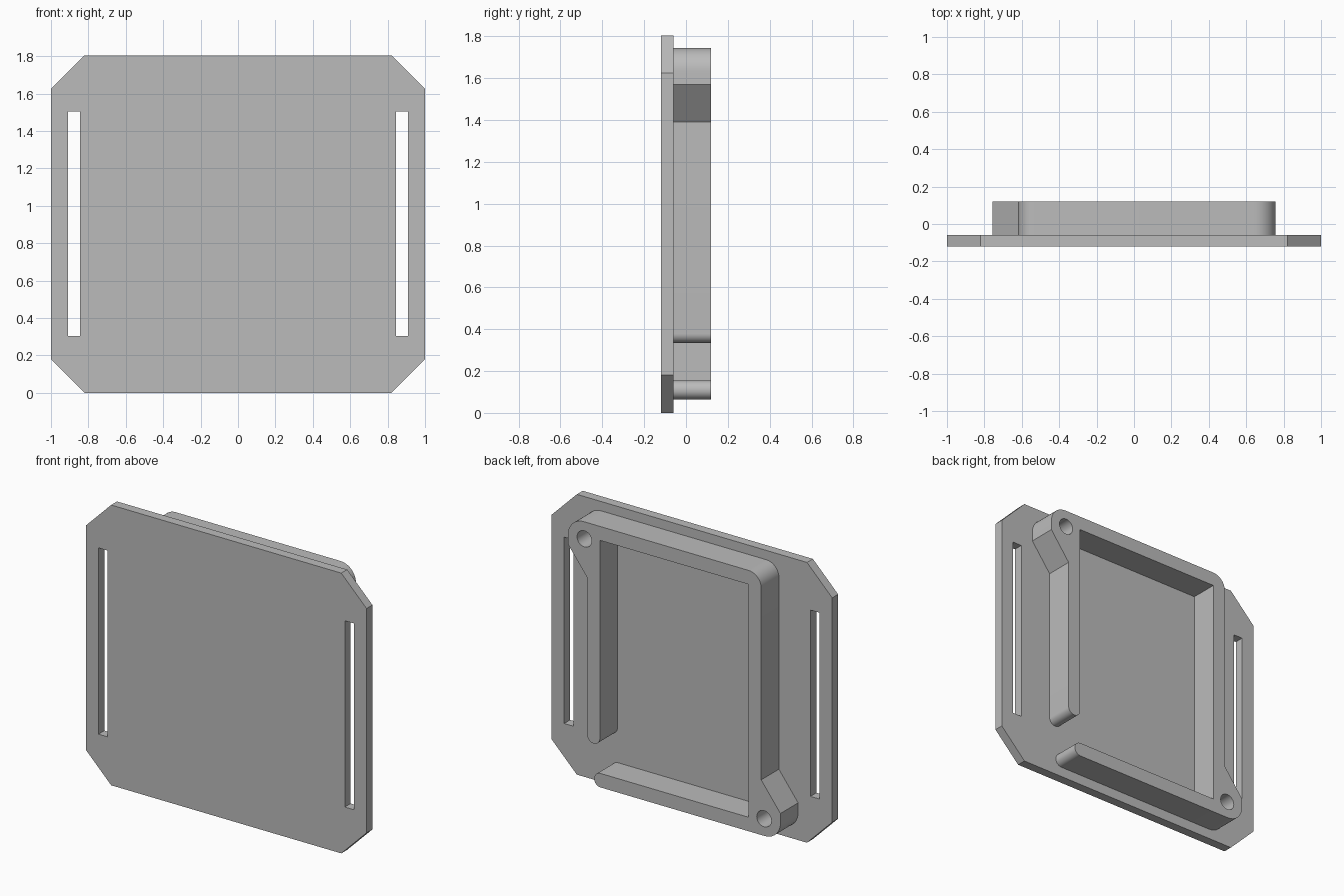
import bpy
import bmesh
from math import radians, cos, sin, tan, tau
from mathutils import Vector

if "Cube" in bpy.data.objects:
    bpy.data.objects.remove(bpy.data.objects["Cube"], do_unlink=True)

grey = bpy.data.materials.new("plain grey")
grey.use_nodes = True
COLOUR = (0.5, 0.5, 0.5, 1)
grey.diffuse_color = COLOUR
grey.node_tree.nodes["Principled BSDF"].inputs["Base Color"].default_value = COLOUR


def rounded(corners, steps=10):
    """Outline from (x, z, radius) corners; radius 0 stays sharp."""
    points = []
    for i, (x, z, r) in enumerate(corners):
        corner = Vector((x, z))
        if r == 0:
            points.append(corner)
            continue
        before = (Vector(corners[i - 1][:2]) - corner).normalized()
        after = (Vector(corners[(i + 1) % len(corners)][:2]) - corner).normalized()
        half = before.angle(after) / 2
        centre = corner + (before + after).normalized() * (r / sin(half))
        start = corner + before * (r / tan(half)) - centre
        end = corner + after * (r / tan(half)) - centre
        sweep = start.angle(end)
        for k in range(steps + 1):
            t = k / steps
            points.append(centre + (start * sin((1 - t) * sweep) + end * sin(t * sweep)) / sin(sweep))
    return points


def circle(x, z, r, sides=32):
    return [Vector((x + r * cos(tau * k / sides), z + r * sin(tau * k / sides))) for k in range(sides)]


def rectangle(x0, x1, z0, z1):
    return [Vector(p) for p in ((x0, z0), (x1, z0), (x1, z1), (x0, z1))]


def slab(name, outlines, y0, y1):
    """Fill the outlines (inner ones become holes) and extrude from y0 to y1."""
    curve = bpy.data.curves.new(name + "_profile", "CURVE")
    curve.dimensions = "2D"
    curve.fill_mode = "BOTH"
    curve.extrude = (y1 - y0) / 2
    for outline in outlines:
        spline = curve.splines.new("POLY")
        spline.points.add(len(outline) - 1)
        for point, p in zip(spline.points, outline):
            point.co = (p.x, p.y, 0, 1)
        spline.use_cyclic_u = True
    helper = bpy.data.objects.new(name + "_profile", curve)
    bpy.context.collection.objects.link(helper)
    graph = bpy.context.evaluated_depsgraph_get()
    mesh = bpy.data.meshes.new_from_object(helper.evaluated_get(graph))
    bpy.data.objects.remove(helper, do_unlink=True)

    bm = bmesh.new()
    bm.from_mesh(mesh)
    bmesh.ops.remove_doubles(bm, verts=bm.verts, dist=0.0005)
    bmesh.ops.recalc_face_normals(bm, faces=bm.faces)
    bm.to_mesh(mesh)
    bm.free()
    mesh.name = name
    mesh.materials.clear()
    mesh.materials.append(grey)

    obj = bpy.data.objects.new(name, mesh)
    obj.rotation_euler.x = radians(90)
    obj.location.y = (y0 + y1) / 2
    bpy.context.collection.objects.link(obj)
    bpy.ops.object.select_all(action="DESELECT")
    obj.select_set(True)
    bpy.context.view_layer.objects.active = obj
    bpy.ops.object.transform_apply(location=True, rotation=True, scale=False)
    bpy.ops.object.shade_smooth_by_angle(angle=radians(30))
    return obj


# Chamfered mounting plate with a strap slot near each side
H, C = 1.805, 0.18
plate = [Vector(p) for p in (
    (C - 1, 0), (1 - C, 0), (1, C), (1, H - C),
    (1 - C, H), (C - 1, H), (-1, H - C), (-1, C))]
slots = [rectangle(-0.91, -0.845, 0.305, 1.505), rectangle(0.845, 0.91, 0.305, 1.505)]
slab("mounting_plate", [plate] + slots, -0.12, -0.06)

# Open rim on the back: two opposite screw ears and a gap at one lower corner
END, EAR = 0.044, 0.112
rim = rounded([
    (0.57, 0.065, END), (-0.757, 0.065, EAR), (-0.757, 0.24, 0), (-0.62, 0.42, 0),
    (-0.62, 1.745, 0.09), (0.757, 1.745, EAR), (0.757, 1.57, 0), (0.62, 1.39, 0),
    (0.62, 0.335, END), (0.53, 0.335, END), (0.53, 1.655, 0), (-0.53, 1.655, 0),
    (-0.53, 0.155, 0), (0.57, 0.155, END)])
screw_holes = [circle(0.64, 1.635, 0.052), circle(-0.64, 0.175, 0.052)]
slab("back_rim", [rim] + screw_holes, -0.06, 0.12)
